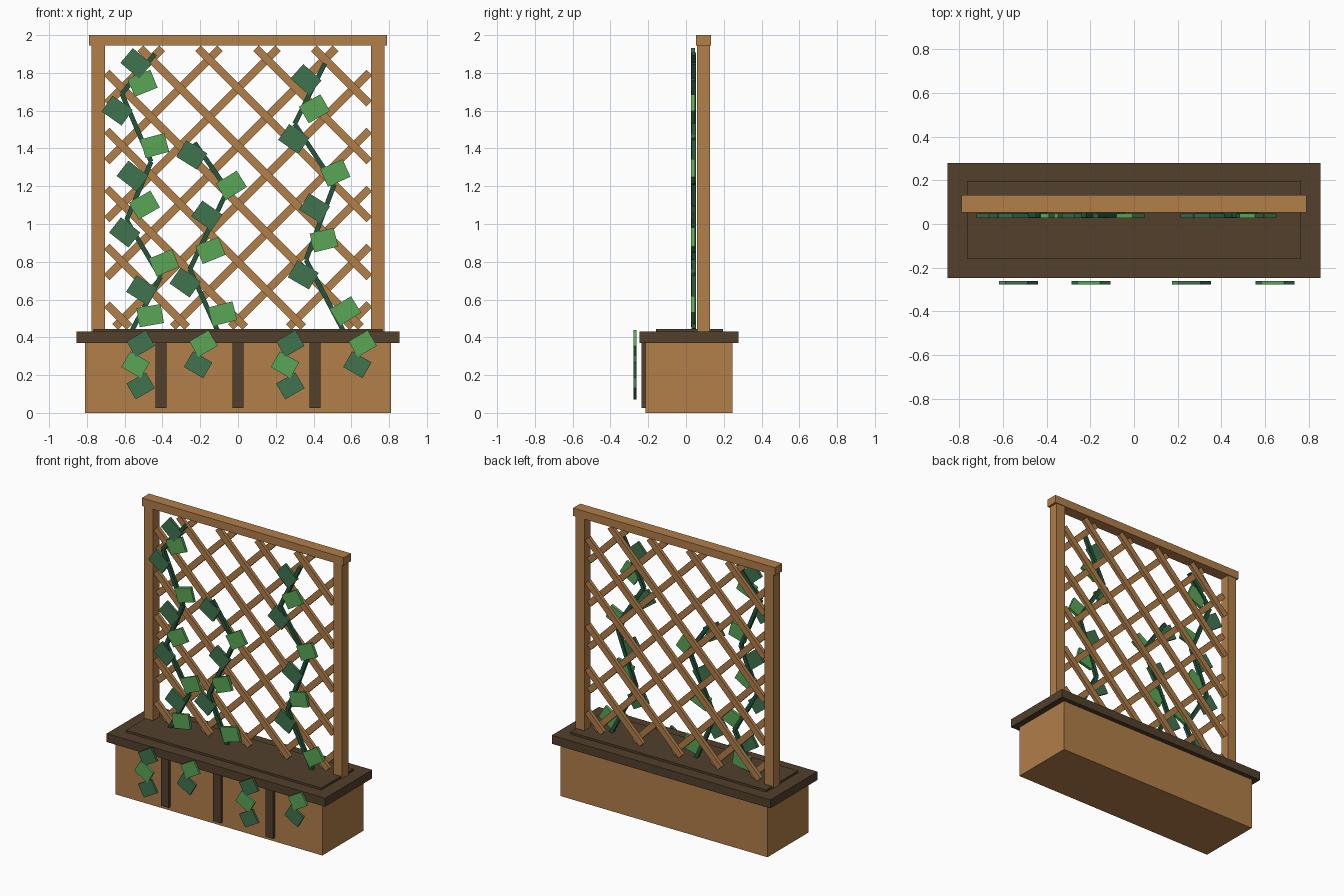
import bpy
import math
from mathutils import Matrix, Vector

if "Cube" in bpy.data.objects:
    bpy.data.objects.remove(bpy.data.objects["Cube"])


def lin(h):
    out = []
    for i in (0, 2, 4):
        c = int(h[i:i + 2], 16) / 255
        out.append(c / 12.92 if c <= 0.04045 else ((c + 0.055) / 1.055) ** 2.4)
    return (*out, 1.0)


def mat(name, h):
    m = bpy.data.materials.new(name)
    m.diffuse_color = lin(h)
    m.use_nodes = True
    m.node_tree.nodes["Principled BSDF"].inputs["Base Color"].default_value = m.diffuse_color
    return m


WOOD = mat("warm wood", "b27e4a")
DARK = mat("dark brown wood", "52402c")
STEM = mat("stem green", "24553a")
LEAF_D = mat("dark leaf green", "40744f")
LEAF_L = mat("light leaf green", "5aa657")


def block(name, center, size, m, angle=0.0):
    """Box turned by angle in the xz plane (counter-clockwise from the front)."""
    x, y, z = (s / 2 for s in size)
    v = [(a, b, c) for a in (-x, x) for b in (-y, y) for c in (-z, z)]
    f = [(0, 1, 3, 2), (4, 6, 7, 5), (0, 4, 5, 1), (2, 3, 7, 6), (0, 2, 6, 4), (1, 5, 7, 3)]
    me = bpy.data.meshes.new(name)
    me.from_pydata(v, [], f)
    me.transform(Matrix.Rotation(-math.radians(angle), 4, 'Y'))
    me.materials.append(m)
    ob = bpy.data.objects.new(name, me)
    ob.location = center
    bpy.context.collection.objects.link(ob)
    return ob


def bar(name, a, b, y, width, depth, m):
    """Straight bar between two (x, z) points."""
    a, b = Vector(a), Vector(b)
    d, c = b - a, (a + b) / 2
    block(name, (c.x, y, c.y), (d.length, depth, width), m,
          math.degrees(math.atan2(d.y, d.x)))


# Planter box, rim, soil and front battens
block("planter_box", (0, 0.016, 0.185), (1.62, 0.46, 0.37), WOOD)
block("planter_rim", (0, 0.016, 0.4), (1.71, 0.525, 0.06), DARK)
block("soil", (0, 0.018, 0.4325), (1.53, 0.356, 0.025), DARK)
for x in (-0.408, 0, 0.408):
    block("front_batten", (x, -0.222, 0.199), (0.06, 0.025, 0.345), DARK)

# Trellis frame
for s in (-1, 1):
    block("trellis_post", (s * 0.74, 0.093, 1.19), (0.07, 0.07, 1.52), WOOD)
block("trellis_top_beam", (0, 0.093, 1.972), (1.58, 0.08, 0.056), WOOD)

# Diagonal slats clipped to the frame opening, falling in front, rising behind
X, Z0, Z1, STEP = 0.695, 0.455, 1.93, 0.3065
for s, y in ((-1, 0.081), (1, 0.105)):
    for k in range(-6, 8):
        c = 1.106 + k * STEP              # height where the slat crosses x = 0
        lo = max(-X, Z0 - c)
        hi = min(X, Z1 - c)
        if hi - lo > 0.04:
            bar("lattice_slat", (s * lo, c + lo), (s * hi, c + hi), y, 0.042, 0.025, WOOD)

# Climbing stems
stems = [
    [(-.56, .44), (-.41, .72), (-.59, 1.02), (-.46, 1.33), (-.615, 1.69), (-.44, 1.90)],
    [(-.11, .44), (-.255, .76), (-.055, 1.18), (-.23, 1.43)],
    [(.555, .44), (.36, .81), (.51, 1.21), (.30, 1.53), (.46, 1.85)],
]
for path in stems:
    for a, b in zip(path, path[1:]):
        bar("vine_stem", a, b, 0.042, 0.025, 0.024, STEM)

# Climbing leaves (x, z, angle), alternating dark and light from the top down
leaves = [
    [(-.54, 1.85, -40), (-.505, 1.745, 22), (-.64, 1.60, -35), (-.44, 1.415, 15),
     (-.56, 1.255, -38), (-.495, 1.10, 30), (-.60, .955, -38), (-.39, .795, 22),
     (-.51, .65, -32), (-.465, .515, 10)],
    [(-.245, 1.365, -32), (-.035, 1.205, 32), (-.165, 1.045, -35), (-.145, .86, 22),
     (-.28, .69, -35), (-.08, .525, 14)],
    [(.36, 1.765, -42), (.405, 1.61, 30), (.295, 1.45, -35), (.515, 1.27, 24),
     (.405, 1.085, -32), (.455, .915, 14), (.345, .73, -30), (.57, .54, 32)],
]
for group in leaves:
    for i, (x, z, ang) in enumerate(group):
        block("climbing_leaf", (x, 0.037, z), (0.13, 0.02, 0.102),
              LEAF_L if i % 2 else LEAF_D, ang)

# Leaves hanging over the front of the rim (x, count, first is light)
for x, n, light in ((-.515, 3, 0), (-.183, 2, 1), (.277, 3, 0), (.66, 2, 1)):
    for i in range(n):
        odd = i % 2
        block("hanging_leaf", (x - 0.028 * odd, -0.269, 0.367 - 0.112 * i),
              (0.118, 0.016, 0.096), LEAF_L if (i + light) % 2 else LEAF_D,
              -30 if odd else 30)
